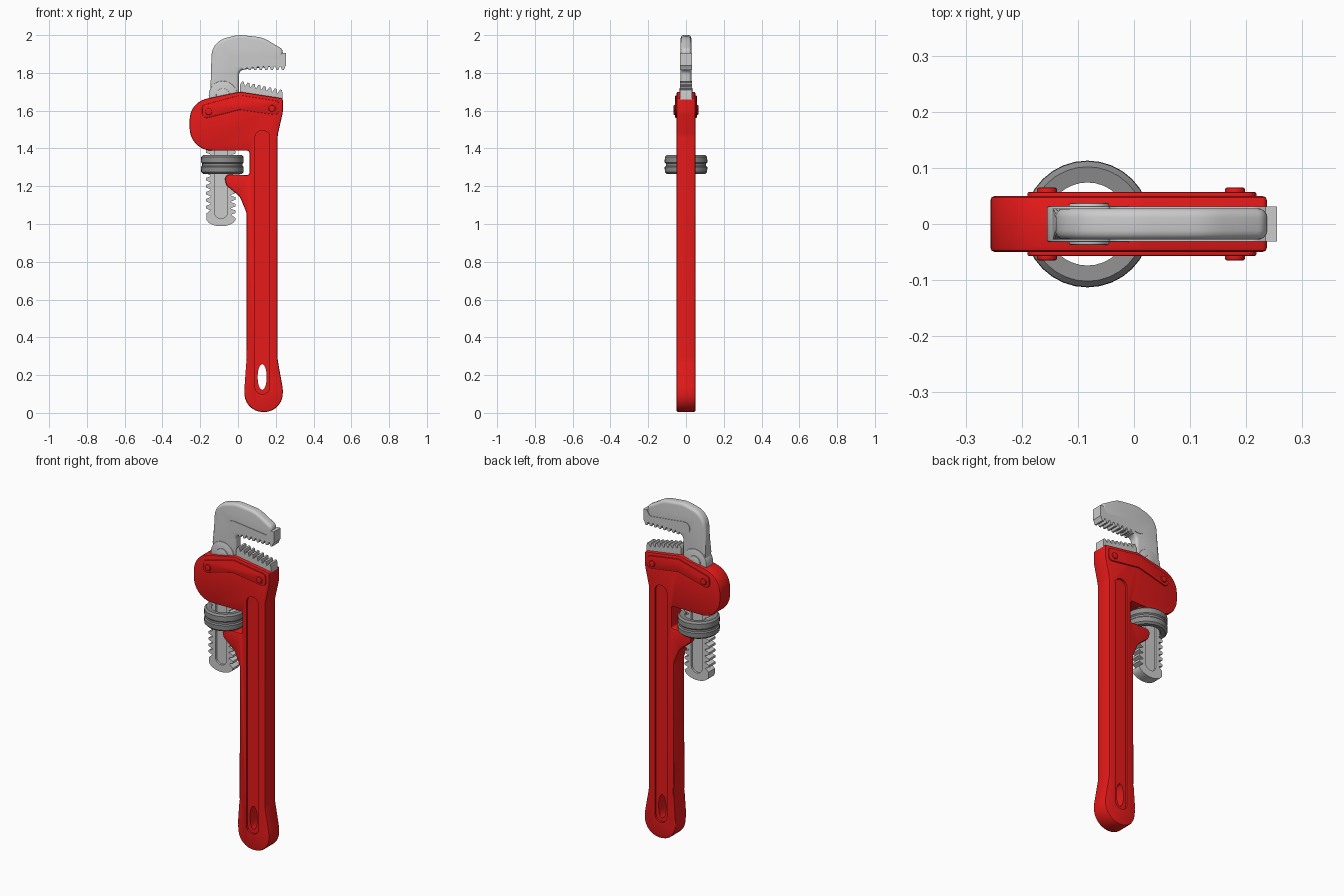
import bpy, bmesh, math
from mathutils import Vector

if "Cube" in bpy.data.objects:
    bpy.data.objects.remove(bpy.data.objects["Cube"])


def material(name, rgb):
    m = bpy.data.materials.new(name)
    m.diffuse_color = (*rgb, 1)
    m.use_nodes = True
    m.node_tree.nodes["Principled BSDF"].inputs["Base Color"].default_value = m.diffuse_color
    return m


RED = material("red_paint", (0.8, 0.01, 0.01))
DARK = material("dark_steel", (0.27, 0.27, 0.27))


def rounded(pts, steps=10):
    """Polygon outline with a fillet radius at each (x, z, r) corner."""
    out, n = [], len(pts)
    for i, (x, z, r) in enumerate(pts):
        p = Vector((x, z))
        if r == 0:
            out.append(p)
            continue
        a = (Vector(pts[i - 1][:2]) - p).normalized()
        b = (Vector(pts[(i + 1) % n][:2]) - p).normalized()
        half = a.angle(b) / 2
        c = p + (a + b).normalized() * (r / math.sin(half))
        t = r / math.tan(half)
        s, e = p + a * t - c, p + b * t - c
        turn = math.atan2(s.x * e.y - s.y * e.x, s.dot(e))
        k = max(2, math.ceil(steps * abs(turn) / 1.5))
        for j in range(k + 1):
            w = turn * j / k
            out.append(c + Vector((s.x * math.cos(w) - s.y * math.sin(w),
                                   s.x * math.sin(w) + s.y * math.cos(w))))
    return out


def teeth(a, b, n, depth):
    """Trapezoid teeth from a to b; roots are offset to the left by depth."""
    a, b = Vector(a), Vector(b)
    d = (b - a) / n
    nrm = Vector((-d.y, d.x)).normalized() * depth
    out = []
    for i in range(n):
        o = a + d * i
        out += [o + nrm, o + d * 0.25, o + d * 0.6, o + d * 0.85 + nrm]
    return out


def smooth(ob, angle=30):
    bpy.ops.object.select_all(action='DESELECT')
    ob.select_set(True)
    bpy.context.view_layer.objects.active = ob
    bpy.ops.object.shade_smooth_by_angle(angle=math.radians(angle))


def finish(name, bm, mat=None):
    bmesh.ops.recalc_face_normals(bm, faces=bm.faces)
    me = bpy.data.meshes.new(name)
    bm.to_mesh(me)
    bm.free()
    ob = bpy.data.objects.new(name, me)
    bpy.context.collection.objects.link(ob)
    if mat:
        me.materials.append(mat)
    smooth(ob)
    return ob


def plate(name, pts, y0, y1, mat=None, bevel=0, seg=2):
    """Extrude an x-z outline between y0 and y1, rounding the rim edges."""
    bm = bmesh.new()
    f = bm.faces.new([bm.verts.new((p[0], y0, p[1])) for p in pts])
    ext = bmesh.ops.extrude_face_region(bm, geom=[f], use_keep_orig=True)['geom']
    for v in ext:
        if isinstance(v, bmesh.types.BMVert):
            v.co.y = y1
    if bevel:
        rim = [e for e in bm.edges if abs(e.verts[0].co.y - e.verts[1].co.y) < 1e-6]
        bmesh.ops.bevel(bm, geom=rim, offset=bevel, segments=seg, profile=0.5,
                        affect='EDGES', clamp_overlap=False)
    return finish(name, bm, mat)


def cut(ob, cutters):
    for c in cutters:
        c.hide_render = True
        m = ob.modifiers.new("cut", 'BOOLEAN')
        m.operation, m.solver, m.object = 'DIFFERENCE', 'EXACT', c
        bpy.context.view_layer.objects.active = ob
        bpy.ops.object.modifier_apply(modifier=m.name)
        bpy.data.objects.remove(c)
    smooth(ob)


def slot(x0, x1, z0, z1):
    r = (x1 - x0) / 2 - 0.001
    return rounded([(x0, z0, r), (x1, z0, r), (x1, z1, r), (x0, z1, r)])


def circle(x, z, rx, rz, n=32):
    return [(x + rx * math.cos(2 * math.pi * i / n), z + rz * math.sin(2 * math.pi * i / n))
            for i in range(n)]


# Red handle and head in one casting
body = plate("handle_body", rounded([
    (0.237, 1.665, .01), (0.01, 1.70, .02), (-0.256, 1.645, .115), (-0.256, 1.388, .12),
    (0.06, 1.388, .012), (0.06, 1.26, .01), (-0.075, 1.262, .025), (-0.062, 1.205, .03),
    (0.01, 1.145, .06), (0.045, 1.06, .06), (0.045, 0.28, .15), (0.034, 0.13, .1),
    (0.034, 0.005, .098), (0.237, 0.005, .098), (0.237, 0.13, .1), (0.21, 0.28, .15),
    (0.21, 1.47, .1), (0.237, 1.59, .05)]), -0.05, 0.05, RED, 0.008)

# Long recess on each side of the handle, and the hanging hole
groove = slot(0.09, 0.168, 0.10, 1.495)
cut(body, [plate("groove_cutter", groove, s * 0.038, s * 0.08) for s in (-1, 1)]
    + [plate("hole_cutter", circle(0.128, 0.19, 0.024, 0.068), -0.2, 0.2)])

# Chevron side plates and their rivets
chevron = rounded([(-0.19, 1.628, .02), (0.01, 1.682, .03), (0.218, 1.65, .02),
                   (0.218, 1.575, .025), (0.01, 1.605, .03), (-0.19, 1.555, .025)])
for s, side in ((-1, "front"), (1, "back")):
    plate(side + "_side_plate", chevron, s * 0.045, s * 0.057, RED, 0.003)
    for x, z, tag in ((-0.155, 1.595, "left"), (0.18, 1.612, "right")):
        plate(f"{side}_{tag}_rivet", circle(x, z, .018, .018, 24), s * .05, s * .065, RED, .004)

# Hook jaw arm
plate("hook_jaw", rounded([
    (-0.147, 1.60, 0), (-0.145, 1.74, .2), (-0.138, 1.965, .10), (0.0, 2.002, .15),
    (0.13, 1.988, .15), (0.237, 1.925, .03), (0.237, 1.84, .02), (0.005, 1.815, .03),
    (0.005, 1.60, 0)]), -0.028, 0.028, bevel=0.016, seg=4)

# Toothed insert of the hook jaw
plate("upper_teeth", rounded([
    (0.255, 1.905, 0), (0.234, 1.905, 0), (0.215, 1.872, .02), (0.0, 1.897, .03),
    (-0.045, 1.897, .03), (-0.045, 1.832, .03), (0.01, 1.832, 0)])
    + teeth((0.02, 1.815), (0.255, 1.815), 8, 0.02) + [Vector((0.255, 1.84))],
    -0.031, 0.031)

# Heel jaw set into the head
plate("lower_teeth", [Vector((0.01, 1.62)), Vector((0.237, 1.62))]
      + teeth((0.24, 1.708), (0.01, 1.757), 8, 0.02) + [Vector((0.01, 1.735))],
      -0.031, 0.031)

# Pivot boss at the foot of the hook jaw
plate("pivot_boss", circle(-0.08, 1.682, .075, .075), -0.032, 0.032, bevel=.003)
plate("pivot_pin", circle(-0.08, 1.682, .036, .036), -0.037, 0.037, bevel=.003)

# Threaded shank with teeth down both sides and a central recess
tip = [Vector((-0.09 + 0.078 * math.cos(a), 1.03 + 0.042 * math.sin(a)))
       for a in [math.pi * (1 + i / 12) for i in range(13)]]
shank = plate("threaded_shank",
              teeth((-0.17, 1.40), (-0.17, 1.068), 9, 0.024)
              + [Vector((-0.168, 1.055))] + tip
              + teeth((-0.012, 1.05), (-0.012, 1.40), 10, 0.024)
              + [Vector((-0.035, 1.65)), Vector((-0.145, 1.65))], -0.03, 0.03)
cut(shank, [plate("shank_cutter", slot(-0.125, -0.055, 1.03, 1.42), s * 0.018, s * 0.06)
            for s in (-1, 1)])

# Adjusting nut: ring lathed round the shank
ring = [(.074, 1.268), (.102, 1.265), (.112, 1.275), (.113, 1.302), (.107, 1.308),
        (.107, 1.32), (.113, 1.326), (.112, 1.355), (.102, 1.365), (.074, 1.362)]
bm = bmesh.new()
vs = [bm.verts.new((-0.083 + r, 0, z)) for r, z in ring]
es = [bm.edges.new((vs[i - 1], vs[i])) for i in range(len(vs))]
bmesh.ops.spin(bm, geom=vs + es, cent=(-0.083, 0, 0), axis=(0, 0, 1),
               angle=2 * math.pi, steps=32, use_duplicate=False)
bmesh.ops.remove_doubles(bm, verts=bm.verts, dist=1e-5)
finish("adjusting_nut", bm, DARK)
